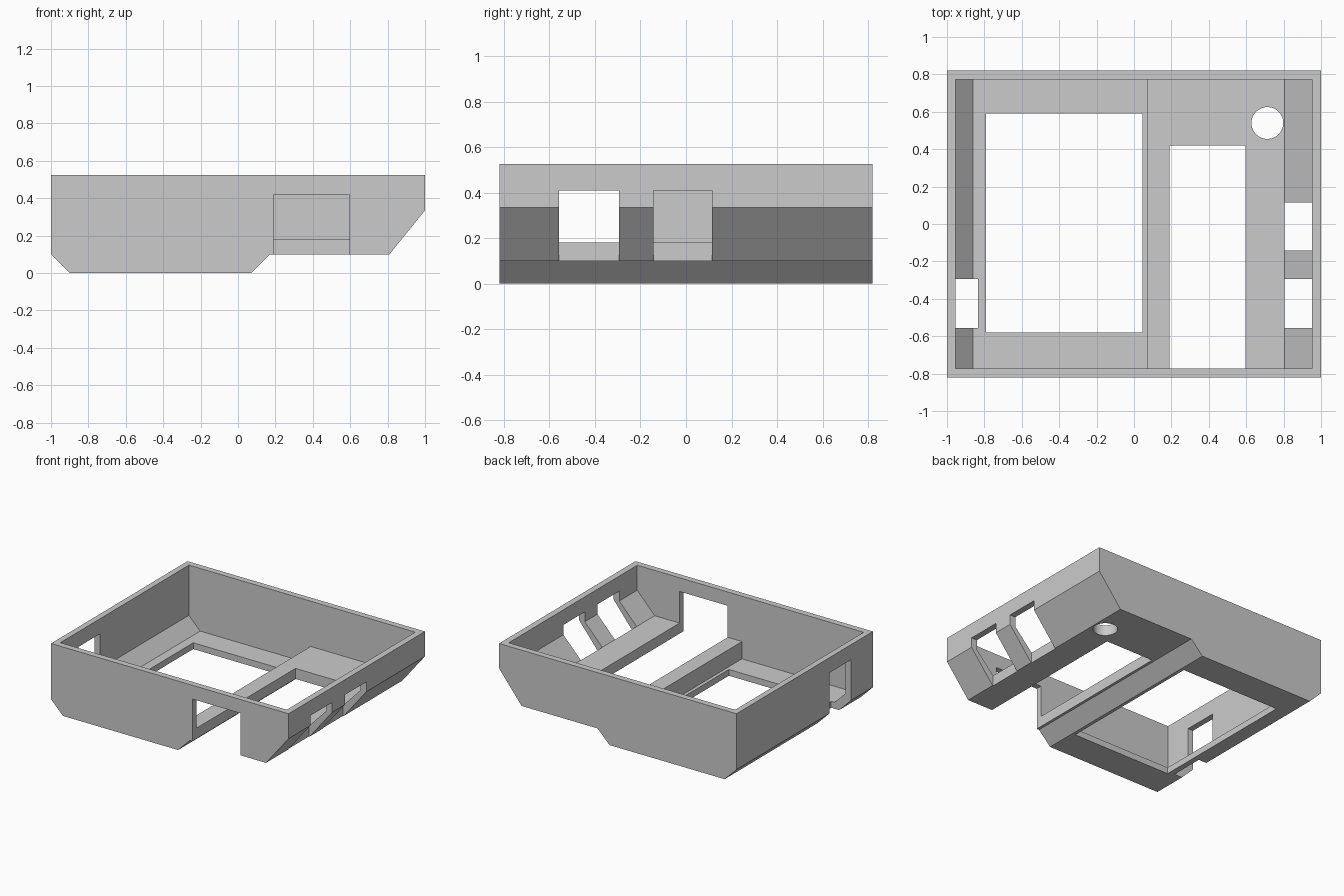
import bpy, bmesh
from mathutils import Matrix

if "Cube" in bpy.data.objects:
    bpy.data.objects.remove(bpy.data.objects["Cube"], do_unlink=True)

grey = bpy.data.materials.new("light grey")
grey.use_nodes = True
COLOUR = (0.6, 0.6, 0.6, 1)
grey.diffuse_color = COLOUR
grey.node_tree.nodes["Principled BSDF"].inputs["Base Color"].default_value = COLOUR


def finish(name, bm):
    bmesh.ops.recalc_face_normals(bm, faces=bm.faces)
    mesh = bpy.data.meshes.new(name)
    bm.to_mesh(mesh)
    bm.free()
    mesh.materials.append(grey)
    obj = bpy.data.objects.new(name, mesh)
    bpy.context.collection.objects.link(obj)
    return obj


def extrude_profile(name, points, half_depth):
    """Side profile in x and z, extruded along y."""
    bm = bmesh.new()
    face = bm.faces.new([bm.verts.new((x, -half_depth, z)) for x, z in points])
    new = bmesh.ops.extrude_face_region(bm, geom=[face])["geom"]
    verts = [v for v in new if isinstance(v, bmesh.types.BMVert)]
    bmesh.ops.translate(bm, verts=verts, vec=(0, 2 * half_depth, 0))
    return finish(name, bm)


def box(name, x, y, z):
    return_obj = extrude_profile(
        name, [(x[0], z[0]), (x[1], z[0]), (x[1], z[1]), (x[0], z[1])], (y[1] - y[0]) / 2)
    return_obj.data.transform(Matrix.Translation((0, (y[0] + y[1]) / 2, 0)))
    return return_obj


def cut(target, cutter):
    cutter.hide_render = True
    cutter.hide_viewport = True
    mod = target.modifiers.new(cutter.name, "BOOLEAN")
    mod.operation = "DIFFERENCE"
    mod.solver = "EXACT"
    mod.object = cutter
    return cutter


# Outer tray with chamfered underside and raised right floor
tray = extrude_profile("tray", [
    (-1, 0.525), (-1, 0.1), (-0.9, 0), (0.07, 0), (0.17, 0.1),
    (0.81, 0.1), (1, 0.335), (1, 0.525)], 0.82)

# Hollow interior following the stepped floor
cutters = [extrude_profile("interior_cutter", [
    (-0.955, 0.7), (-0.955, 0.143), (-0.86, 0.048), (0.07, 0.048),
    (0.07, 0.18), (0.805, 0.18), (0.952, 0.335), (0.952, 0.7)], 0.773)]

# Floor openings, front doorway and side windows
cutters += [
    box("floor_opening_cutter", (-0.79, 0.045), (-0.58, 0.59), (-0.2, 0.12)),
    box("front_doorway_cutter", (0.19, 0.595), (-1, 0.42), (-0.2, 0.42)),
    box("left_window_cutter", (-1.2, -0.833), (-0.557, -0.295), (-0.2, 0.41)),
    box("right_front_window_cutter", (0.805, 1.2), (-0.557, -0.295), (-0.2, 0.41)),
    box("right_middle_window_cutter", (0.805, 1.2), (-0.143, 0.115), (-0.2, 0.41)),
]

# Round hole in the raised floor
bm = bmesh.new()
bmesh.ops.create_cone(bm, cap_ends=True, segments=48, radius1=0.085, radius2=0.085,
                      depth=0.4, matrix=Matrix.Translation((0.713, 0.54, 0.14)))
cutters.append(finish("round_hole_cutter", bm))

for cutter in cutters:
    cut(tray, cutter)

# Apply the cuts and remove the helpers
bpy.context.view_layer.objects.active = tray
tray.select_set(True)
for mod in list(tray.modifiers):
    bpy.ops.object.modifier_apply(modifier=mod.name)
for cutter in cutters:
    bpy.data.objects.remove(cutter, do_unlink=True)
bpy.ops.object.shade_smooth_by_angle()
